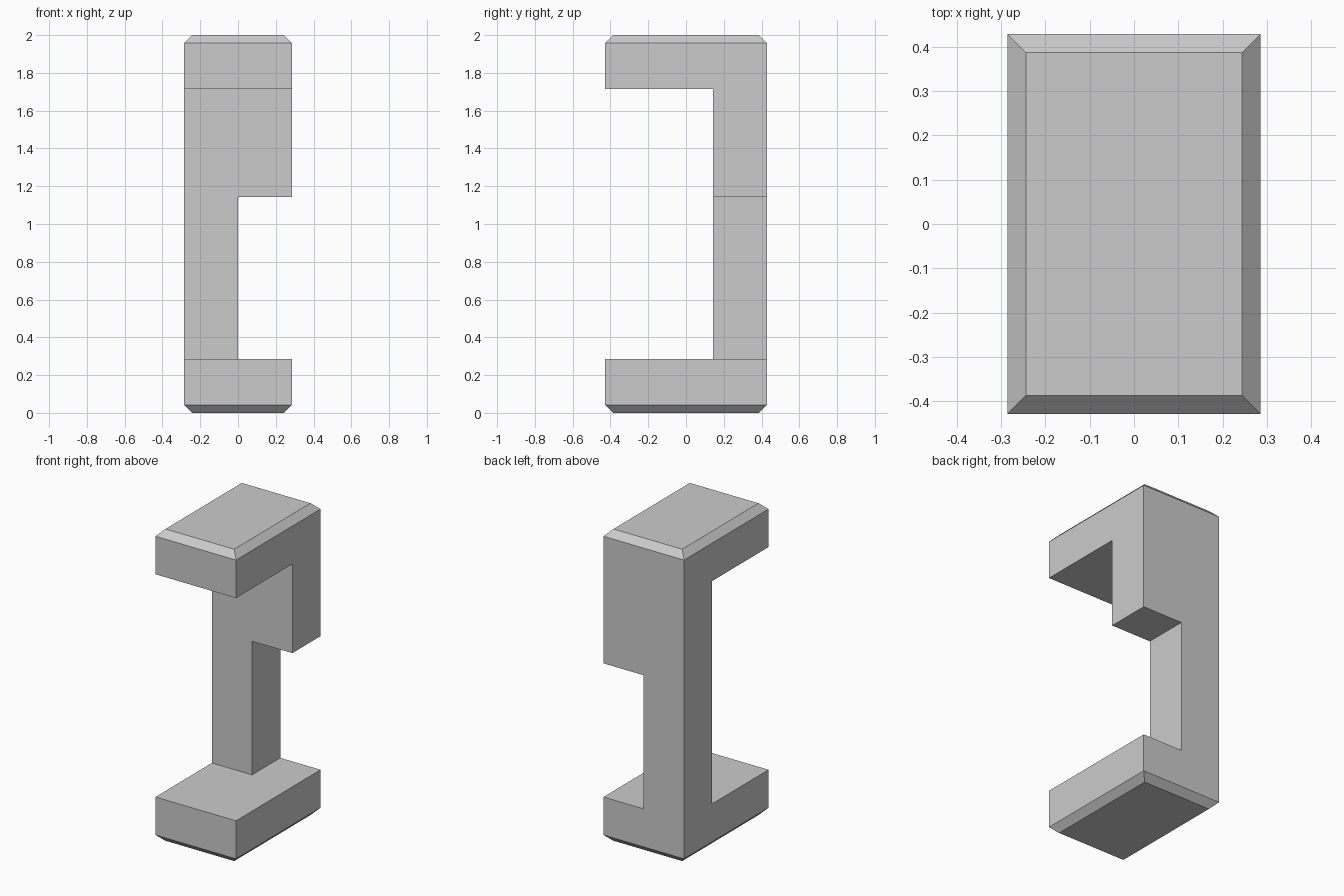
import bpy
import bmesh

cube = bpy.data.objects.get("Cube")
if cube:
    bpy.data.objects.remove(cube, do_unlink=True)

U = 1 / 7            # modelling unit
W, D, H = 2 * U, 3 * U, 2.0
CHAMFER = 0.042

grey = bpy.data.materials.new("light_grey")
grey.use_nodes = True
colour = (0.6, 0.6, 0.6, 1)
grey.diffuse_color = colour
grey.node_tree.nodes["Principled BSDF"].inputs["Base Color"].default_value = colour


def box(name, low, high):
    """Axis-aligned box between two corners."""
    bm = bmesh.new()
    bmesh.ops.create_cube(bm, size=1)
    for v in bm.verts:
        v.co = [h if c > 0 else l for c, l, h in zip(v.co, low, high)]
    mesh = bpy.data.meshes.new(name)
    bm.to_mesh(mesh)
    bm.free()
    mesh.materials.append(grey)
    obj = bpy.data.objects.new(name, mesh)
    bpy.context.collection.objects.link(obj)
    return obj


# Block with chamfered top and bottom rims
body = box("bracket_body", (-W, -D, 0), (W, D, H))
bm = bmesh.new()
bm.from_mesh(body.data)
rims = [e for e in bm.edges if abs(e.verts[0].co.z - e.verts[1].co.z) < 0.01]
bmesh.ops.bevel(bm, geom=rims, offset=CHAMFER, segments=1, affect='EDGES')
bm.to_mesh(body.data)
bm.free()

# Front recess leaves two slabs and a back post; side notch narrows the post
cutters = [
    box("front_recess_cutter", (-1, -1, 2 * U), (1, U, H - 2 * U)),
    box("side_notch_cutter", (0, -1, 2 * U), (1, 1, 8 * U)),
]
for cutter in cutters:
    mod = body.modifiers.new(cutter.name, 'BOOLEAN')
    mod.operation = 'DIFFERENCE'
    mod.solver = 'EXACT'
    mod.object = cutter
    bpy.context.view_layer.objects.active = body
    bpy.ops.object.modifier_apply(modifier=mod.name)
    bpy.data.objects.remove(cutter, do_unlink=True)
